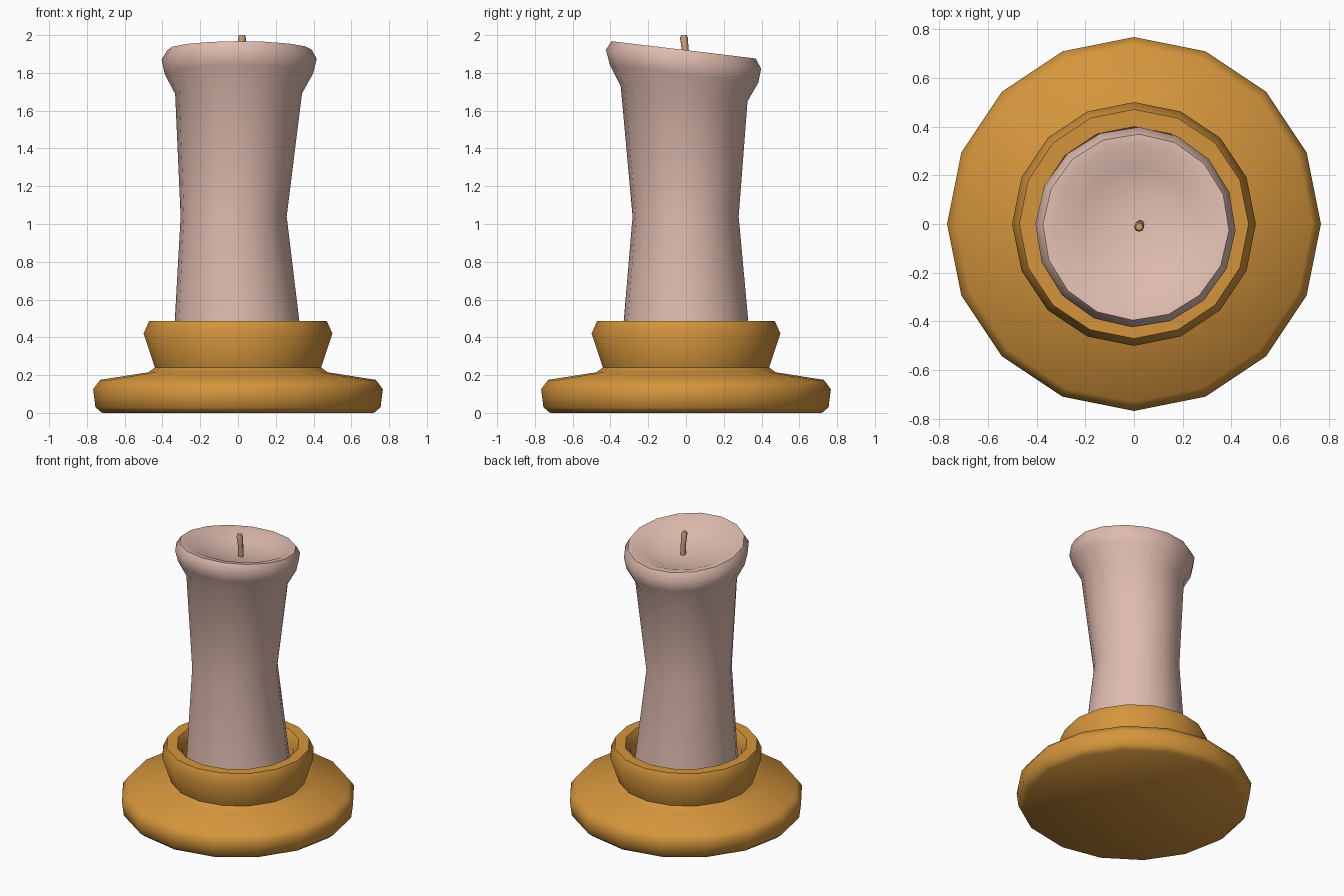
import bpy, bmesh, math

if "Cube" in bpy.data.objects:
    bpy.data.objects.remove(bpy.data.objects["Cube"])


def material(name, rgb):
    m = bpy.data.materials.new(name)
    m.diffuse_color = (*rgb, 1)
    m.use_nodes = True
    m.node_tree.nodes["Principled BSDF"].inputs["Base Color"].default_value = m.diffuse_color
    return m


def stacked_rings(name, rings, sides, mat, angle, turn=0.0):
    """Skin rings of (cx, cy, z, radius, slope in y) and cap both ends."""
    bm = bmesh.new()
    loops = []
    for cx, cy, z, r, slope in rings:
        loop = []
        for i in range(sides):
            a = turn + 2 * math.pi * i / sides
            x, y = r * math.cos(a), r * math.sin(a)
            loop.append(bm.verts.new((cx + x, cy + y, z + slope * y)))
        loops.append(loop)
    for lo, hi in zip(loops, loops[1:]):
        for i in range(sides):
            j = (i + 1) % sides
            bm.faces.new((lo[i], lo[j], hi[j], hi[i]))
    bm.faces.new(loops[0][::-1])
    bm.faces.new(loops[-1])
    me = bpy.data.meshes.new(name)
    bm.to_mesh(me)
    bm.free()
    me.materials.append(mat)
    ob = bpy.data.objects.new(name, me)
    bpy.context.collection.objects.link(ob)
    bpy.ops.object.select_all(action='DESELECT')
    ob.select_set(True)
    bpy.context.view_layer.objects.active = ob
    bpy.ops.object.shade_smooth_by_angle(angle=math.radians(angle))
    return ob


gold = material("gold", (0.66, 0.30, 0.045))
wax = material("pink wax", (0.74, 0.50, 0.43))
tan = material("tan wick", (0.58, 0.35, 0.19))

# Holder: wide dish with a flared cup
profile = [(0.72, 0.0), (0.755, 0.03), (0.767, 0.125), (0.73, 0.175),
           (0.475, 0.215), (0.44, 0.24), (0.50, 0.42), (0.47, 0.487),
           (0.40, 0.487), (0.365, 0.43), (0.36, 0.33)]
stacked_rings("holder", [(0, 0, z, r, 0) for r, z in profile], 16, gold, 50)

# Candle: waisted body, flared lip with a sloping dished top
s = -0.12
candle = [(0, 0, 0.32, 0.345, 0), (-0.005, 0, 0.485, 0.33, 0),
          (-0.023, -0.002, 1.04, 0.281, 0),
          (0.003, -0.01, 1.69, 0.336, s), (0.005, -0.01, 1.795, 0.393, s),
          (0.006, -0.013, 1.872, 0.411, s), (0.008, -0.013, 1.922, 0.382, s),
          (0.01, -0.01, 1.918, 0.335, s), (0.015, -0.005, 1.873, 0.235, s),
          (0.02, 0, 1.846, 0.12, s), (0.023, 0, 1.84, 0.03, s)]
stacked_rings("candle", candle, 16, wax, 50, math.radians(-2))

# Wick: thin, slightly leaning stub
stacked_rings("wick", [(0.025, 0.0, 1.81, 0.018, 0), (0.023, -0.004, 1.92, 0.018, 0),
                       (0.021, -0.011, 1.985, 0.021, 0), (0.021, -0.011, 2.0, 0.015, 0)],
              8, tan, 50)
